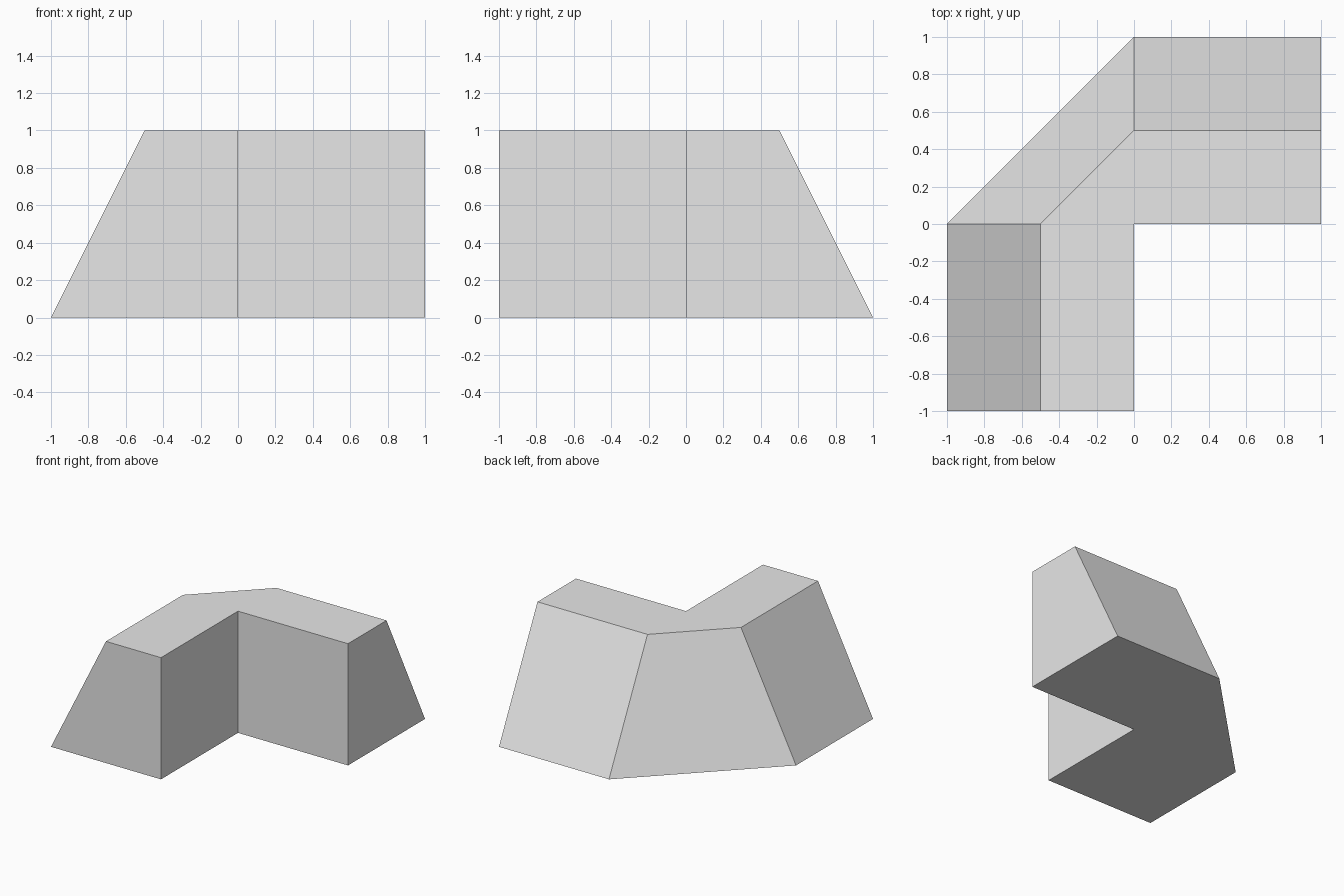
import bpy
import bmesh
from mathutils import Vector

cube = bpy.data.objects.get("Cube")
if cube:
    bpy.data.objects.remove(cube, do_unlink=True)

# Single light grey material
grey = bpy.data.materials.new("light_grey")
grey.use_nodes = True
colour = (0.8, 0.8, 0.8, 1)
grey.diffuse_color = colour
grey.node_tree.nodes["Principled BSDF"].inputs["Base Color"].default_value = colour

# Wall cross-section: (distance outwards, height)
profile = [(0, 0), (1, 0), (0.5, 1), (0, 1)]

# Stations along the inner wall: (position, outward direction);
# the two at the corner fan the slope round a 45 degree bevel
LEFT, BACK = Vector((-1, 0, 0)), Vector((0, 1, 0))
stations = [
    (Vector((0, -1, 0)), LEFT),
    (Vector((0, 0, 0)), LEFT),
    (Vector((0, 0, 0)), BACK),
    (Vector((1, 0, 0)), BACK),
]

# Loft the sections into a closed corner wall
bm = bmesh.new()
rings = [[bm.verts.new(pos + out * d + Vector((0, 0, h))) for d, h in profile]
         for pos, out in stations]
for a, b in zip(rings, rings[1:]):
    for i in range(len(profile)):
        j = (i + 1) % len(profile)
        bm.faces.new((a[i], a[j], b[j], b[i]))
bm.faces.new(rings[0])
bm.faces.new(rings[-1])

# Weld the shared inner corner and tidy the normals
bmesh.ops.remove_doubles(bm, verts=bm.verts, dist=0.0001)
bmesh.ops.recalc_face_normals(bm, faces=bm.faces)

mesh = bpy.data.meshes.new("sloped_corner_wall")
bm.to_mesh(mesh)
bm.free()
mesh.materials.append(grey)
wall = bpy.data.objects.new("sloped_corner_wall", mesh)
bpy.context.collection.objects.link(wall)
